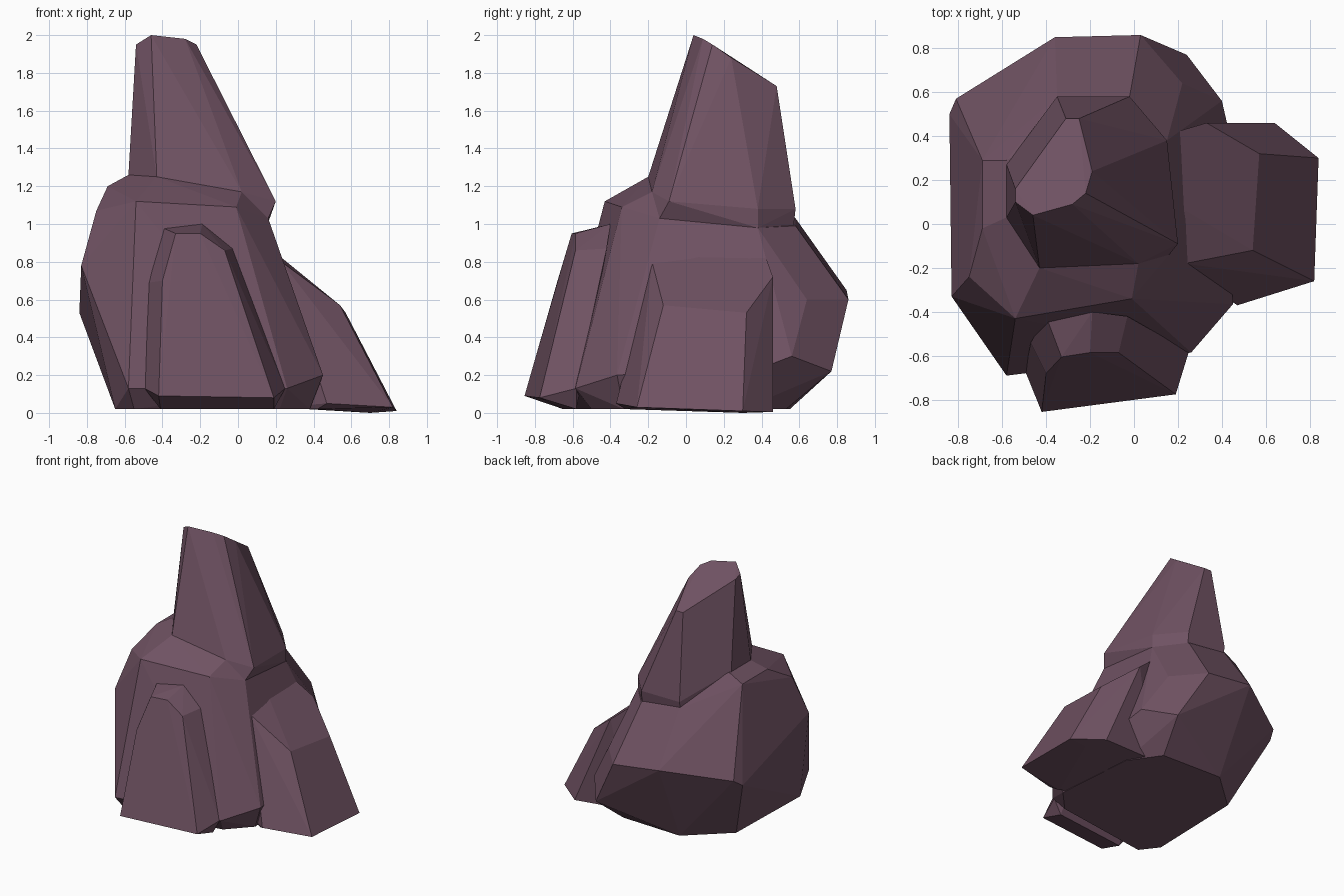
import bpy, bmesh, math
from mathutils import Vector

rock = bpy.data.materials.new("dusky purple rock")
rock.diffuse_color = (0.160, 0.084, 0.123, 1.0)


def chiselled_rock(name, corners):
    """Flat-faced boulder: the convex hull of a few corners, near-flat facets merged."""
    bm = bmesh.new()
    for c in corners:
        bm.verts.new(Vector(c))
    res = bmesh.ops.convex_hull(bm, input=bm.verts)
    spare = [g for g in res["geom_interior"] + res["geom_unused"]
             if isinstance(g, bmesh.types.BMVert) and g.is_valid]
    bmesh.ops.delete(bm, geom=list(set(spare)), context='VERTS')
    bmesh.ops.dissolve_limit(bm, angle_limit=math.radians(4), verts=bm.verts, edges=bm.edges)
    bmesh.ops.recalc_face_normals(bm, faces=bm.faces)
    mesh = bpy.data.meshes.new(name)
    bm.to_mesh(mesh)
    bm.free()
    mesh.materials.append(rock)
    ob = bpy.data.objects.new(name, mesh)
    bpy.context.collection.objects.link(ob)
    return ob


# Main boulder: shoulder ring, widest ring, chamfer ring, base
chiselled_rock("main_boulder", [
    (-.69, .29, 1.20), (-.69, -.02, 1.20), (-.58, .29, 1.26), (-.58, .03, 1.26),
    (-.43, -.20, 1.25), (.02, -.18, 1.17), (.16, -.14, 1.03), (.15, .38, .98),
    (-.02, .58, .99), (-.35, .58, 1.03),
    (-.75, -.24, 1.07), (-.54, -.43, 1.12), (-.01, -.34, 1.09),
    (-.83, -.33, .78), (-.84, .50, .53), (-.81, .57, .58), (-.36, .85, .65),
    (.03, .86, .60), (.22, .64, .60),
    (-.58, -.69, .13), (.26, -.585, .13), (.45, -.365, .20), (.43, .43, .25),
    (.40, .56, .30), (.24, .77, .22),
    (-.65, -.48, .02), (-.55, -.61, .02), (.22, -.50, .02), (.38, -.33, .02),
    (.33, .30, .02), (.17, .53, .02), (-.33, .55, .02), (-.63, .28, .02),
])

# Spire: slanted tip, then foot with a small undercut
chiselled_rock("spire", [
    (-.46, .04, 2.0), (-.28, .09, 1.98), (-.22, .14, 1.95), (-.19, .24, 1.88),
    (-.25, .48, 1.73), (-.31, .48, 1.73), (-.54, .16, 1.93), (-.54, .10, 1.95),
    (-.55, .00, 1.32), (-.47, -.13, 1.30), (-.43, -.20, 1.25), (.02, -.18, 1.17),
    (.20, -.09, 1.12), (.15, .38, 1.08), (-.02, .58, 1.08), (-.35, .58, 1.08),
    (-.58, .03, 1.26), (-.58, .27, 1.26),
    (.16, -.14, 1.03), (.15, .38, .98), (-.02, .57, .99), (-.35, .57, 1.02),
])

# Front slab leaning on the boulder
chiselled_rock("front_slab", [
    (-.42, -.855, .09), (.19, -.775, .08), (-.07, -.585, .86), (-.20, -.585, .95),
    (-.33, -.605, .95), (-.40, -.68, .70),
    (-.40, -.42, .98), (-.19, -.40, 1.0), (-.03, -.42, .87), (-.47, -.54, .69),
    (-.495, -.67, .13), (.25, -.58, .13), (-.41, -.65, .02), (.19, -.58, .02),
])

# Right slab leaning on the boulder
chiselled_rock("right_slab", [
    (.23, -.18, .80), (.54, -.12, .57), (.57, .32, .53), (.22, .07, .83),
    (.16, .41, .86), (.33, .46, .72),
    (.82, -.26, .03), (.84, .30, .01), (.47, -.37, .05), (.64, .46, .005),
    (.42, -.32, .02), (.20, -.18, .03), (.20, .42, .03), (.70, .30, 0),
])
